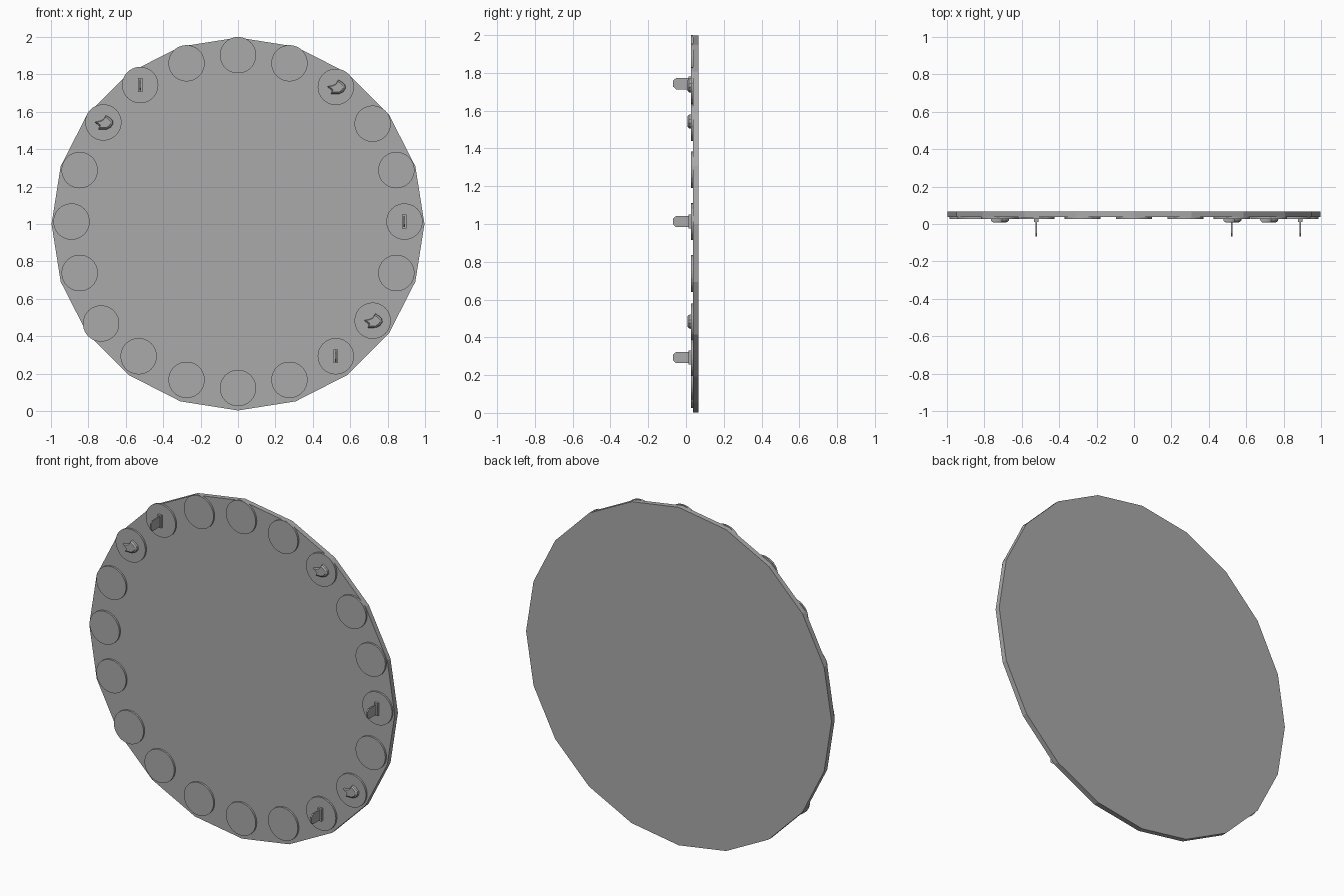
import bpy, bmesh
from math import cos, sin, pi, radians

cube = bpy.data.objects.get("Cube")
if cube:
    bpy.data.objects.remove(cube)

grey = bpy.data.materials.new("plain_grey")
grey.use_nodes = True
colour = (0.4, 0.4, 0.4, 1)
grey.diffuse_color = colour
grey.node_tree.nodes["Principled BSDF"].inputs["Base Color"].default_value = colour


def finish(bm, name):
    bmesh.ops.recalc_face_normals(bm, faces=bm.faces)
    mesh = bpy.data.meshes.new(name)
    bm.to_mesh(mesh)
    bm.free()
    mesh.materials.append(grey)
    obj = bpy.data.objects.new(name, mesh)
    bpy.context.collection.objects.link(obj)
    return obj


def loft(name, outline, sections, centre):
    """Stack scaled copies of an x-z outline at the given (y, scale) sections."""
    bm = bmesh.new()
    cx, cz = centre
    rings = [[bm.verts.new((cx + x * s, y, cz + z * s)) for x, z in outline]
             for y, s in sections]
    n = len(outline)
    for a, b in zip(rings, rings[1:]):
        for i in range(n):
            j = (i + 1) % n
            bm.faces.new((a[i], a[j], b[j], b[i]))
    bm.faces.new(rings[0])
    bm.faces.new(rings[-1])
    return finish(bm, name)


def circle(radius, sides):
    return [(radius * cos(2 * pi * i / sides), radius * sin(2 * pi * i / sides))
            for i in range(sides)]


def box(name, x, z, width, height, back, front):
    w, h = width / 2, height / 2
    outline = [(-w, -h), (w, -h), (w, h), (-w, h)]
    return loft(name, outline, [(back, 1), (front, 1)], (x, z))


# Thin twenty-sided board
BOARD_FRONT, BUTTON_FRONT = 0.037, 0.026
loft("board", circle(0.997, 20), [(0.067, 1), (BOARD_FRONT, 1)], (0, 1.0))

# Ring of round buttons; a few sit slightly off the ring
nudges = {7: (0, 0.01), 8: (0, 0.007), 12: (-0.012, -0.022), 13: (-0.008, 0), 18: (0, -0.007)}
centres = []
for i in range(20):
    a = radians(18 * i)
    dx, dz = nudges.get(i, (0, 0))
    c = (0.89 * cos(a) + dx, 1.013 + 0.89 * sin(a) + dz)
    centres.append(c)
    loft(f"button_{i + 1}", circle(0.097, 40),
         [(BOARD_FRONT, 1), (BUTTON_FRONT, 1)], c)

# Upright fins with a wider foot and a chamfered tip
for n, i in enumerate((0, 7, 17), 1):
    x, z = centres[i]
    box(f"fin_foot_{n}", x, z, 0.024, 0.074, BUTTON_FRONT, 0.012)
    bm = bmesh.new()
    profile = [(0.012, 0.03), (-0.052, 0.03), (-0.068, 0.016)]
    profile += [(y, -h) for y, h in reversed(profile)]
    sides = [[bm.verts.new((x + t, y, z + h)) for y, h in profile]
             for t in (-0.004, 0.004)]
    for s in sides:
        bm.faces.new(s)
    for k in range(len(profile)):
        m = (k + 1) % len(profile)
        bm.faces.new((sides[0][k], sides[0][m], sides[1][m], sides[1][k]))
    finish(bm, f"fin_{n}")

# Flat flame-like drops with two points
drop = [(0.014, 0.038), (0.034, 0.026), (0.05, 0.01), (0.052, -0.008),
        (0.04, -0.026), (0.02, -0.037), (-0.003, -0.038), (-0.026, -0.038),
        (-0.02, -0.02), (-0.046, 0.002), (-0.016, 0.008), (0, 0.016)]
for n, i in enumerate((3, 8, 18), 1):
    loft(f"drop_{n}", drop,
         [(BUTTON_FRONT, 1), (0.016, 0.95), (0.009, 0.75)], centres[i])
